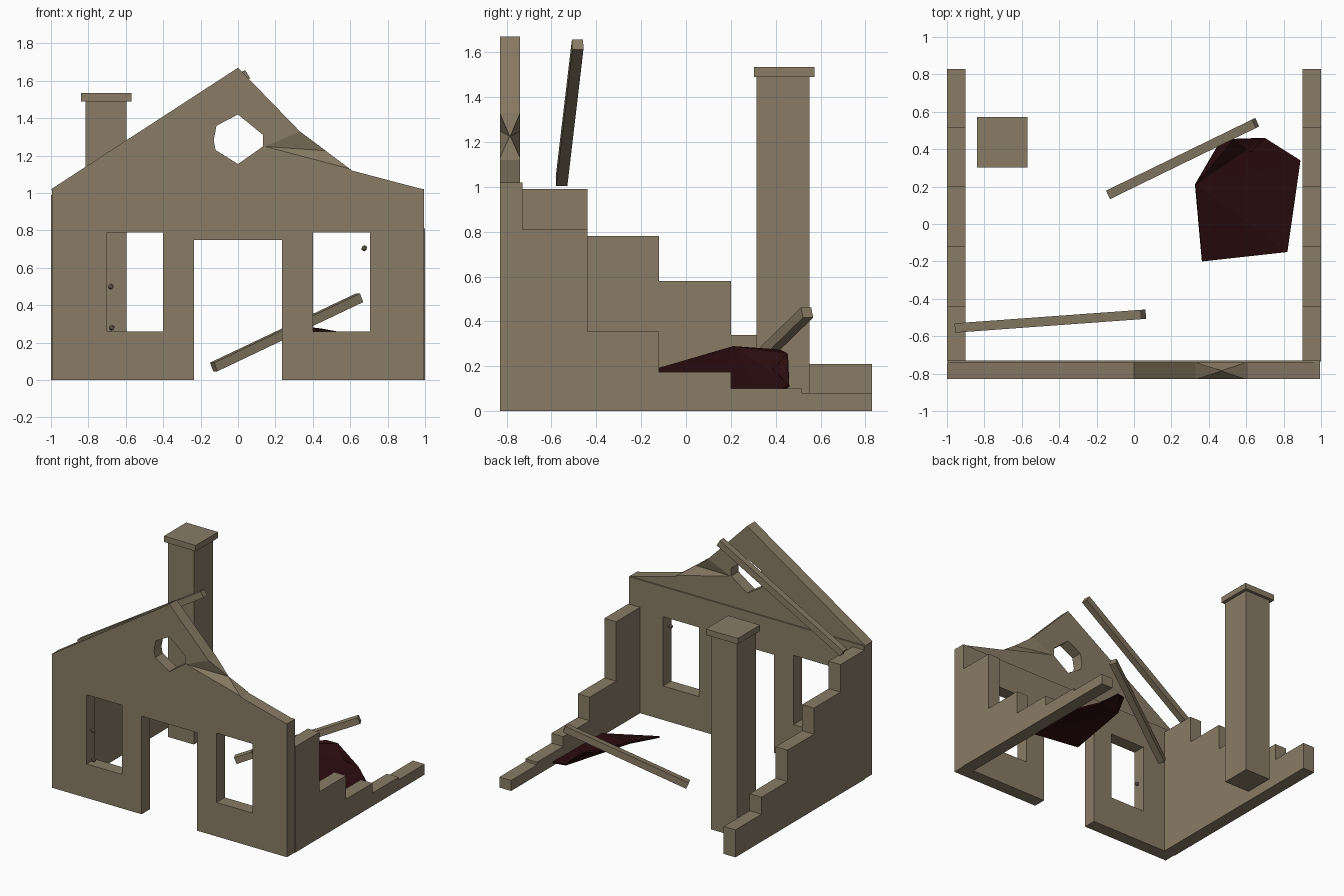
import bpy
import bmesh
from mathutils import Vector

cube = bpy.data.objects.get("Cube")
if cube:
    bpy.data.objects.remove(cube, do_unlink=True)


def material(name, rgb):
    m = bpy.data.materials.new(name)
    m.use_nodes = True
    colour = (*rgb, 1)
    m.diffuse_color = colour
    m.node_tree.nodes["Principled BSDF"].inputs["Base Color"].default_value = colour
    return m


STONE = material("weathered tan", (0.25, 0.20, 0.13))
RED = material("dark red", (0.026, 0.004, 0.005))


def finish(name, bm, mat=STONE):
    bmesh.ops.recalc_face_normals(bm, faces=bm.faces)
    mesh = bpy.data.meshes.new(name)
    bm.to_mesh(mesh)
    bm.free()
    mesh.materials.append(mat)
    ob = bpy.data.objects.new(name, mesh)
    bpy.context.collection.objects.link(ob)
    return ob


def prism(name, profile, place, lo, hi, mat=STONE):
    """Extrude a 2D profile; place(a, b, depth) gives the 3D point."""
    bm = bmesh.new()
    ends = [[bm.verts.new(place(a, b, d)) for a, b in profile] for d in (lo, hi)]
    for ring in ends:
        bm.faces.new(ring)
    n = len(profile)
    for i in range(n):
        j = (i + 1) % n
        bm.faces.new((ends[0][i], ends[0][j], ends[1][j], ends[1][i]))
    return finish(name, bm, mat)


def along_y(x, z, d):
    return (x, d, z)


def along_x(y, z, d):
    return (d, y, z)


def box(name, x0, x1, y0, y1, z0, z1):
    return prism(name, [(x0, z0), (x1, z0), (x1, z1), (x0, z1)], along_y, y0, y1)


def hull(name, points, mat=STONE):
    bm = bmesh.new()
    for p in points:
        bm.verts.new(p)
    bmesh.ops.convex_hull(bm, input=bm.verts)
    return finish(name, bm, mat)


def cut(target, cutter):
    mod = target.modifiers.new("cut", "BOOLEAN")
    mod.operation = "DIFFERENCE"
    mod.solver = "EXACT"
    mod.object = cutter
    bpy.context.view_layer.objects.active = target
    bpy.ops.object.modifier_apply(modifier=mod.name)
    bpy.data.objects.remove(cutter, do_unlink=True)


def beam(name, start, end, size=0.05):
    a, b = Vector(start), Vector(end)
    d = (b - a).normalized()
    side = d.cross(Vector((0, 0, 1))).normalized() * size / 2
    up = side.cross(d).normalized() * size / 2
    return hull(name, [p + side * s + up * u for p in (a, b) for s in (-1, 1) for u in (-1, 1)])


FRONT, BACK, EAVE = -0.83, -0.735, 1.02

# Front wall with doorway and two windows
front_wall = prism("front_wall", [(-0.995, 0), (-0.235, 0), (-0.235, 0.75), (0.235, 0.75),
                                  (0.235, 0), (0.995, 0), (0.995, EAVE), (-0.995, EAVE)],
                   along_y, FRONT, BACK + 0.005)
for x0, x1 in ((-0.70, -0.40), (0.40, 0.705)):
    cut(front_wall, box("window_cutter", x0, x1, -1, -0.6, 0.26, 0.79))

# Broken gable with a round window
gable = prism("gable", [(-1, EAVE), (0.995, EAVE), (0.97, 1.025), (0.61, 1.12),
                        (0.33, 1.33), (0, 1.67)], along_y, FRONT, BACK - 0.005)
cut(gable, prism("hole_cutter", [(0, 1.42), (0.135, 1.31), (0.135, 1.25), (0, 1.155),
                                 (-0.12, 1.23), (-0.13, 1.28), (-0.115, 1.36)],
                 along_y, -1, -0.6))

# Chipped edge on both faces of the gable
for y in (FRONT - 0.002, BACK - 0.003):
    cut(gable, hull("chip_cutter", [(0.13, y, 1.25), (0.33, y, 1.335),
                                    (0.615, y, 1.122), (0.48, -0.785, 1.225)]))

# Stepped, crumbling side walls
STEPS = (BACK, -0.44, -0.12, 0.2, 0.515, 0.83)
for name, heights, x0, x1 in (("left_wall", (0.81, 0.355, 0.175, 0.10, 0.08), 0.9, 1.0),
                              ("right_wall", (0.99, 0.78, 0.58, 0.34, 0.21), -1.0, -0.9)):
    profile = [(STEPS[0], 0)]
    for i, h in enumerate(heights):
        profile += [(STEPS[i], h), (STEPS[i + 1], h)]
    profile.append((STEPS[-1], 0))
    prism(name, profile, along_x, x0, x1)

# Chimney
box("chimney", -0.815, -0.595, 0.315, 0.55, 0, 1.49)
box("chimney_cap", -0.84, -0.57, 0.303, 0.573, 1.49, 1.535)

# Fallen beams
beam("roof_beam", (-0.945, -0.555, 1.025), (0.05, -0.483, 1.635))
beam("fallen_beam", (-0.13, 0.16, 0.07), (0.65, 0.54, 0.44))

# Torn red cloth
bm = bmesh.new()
outline = [(0.33, 0.21, 0.29), (0.365, -0.2, 0.17), (0.82, -0.15, 0.09), (0.89, 0.34, 0.04),
           (0.70, 0.46, 0.12), (0.62, 0.385, 0.18), (0.53, 0.45, 0.26), (0.45, 0.42, 0.275)]
bm.faces.new([bm.verts.new(p) for p in outline])
bmesh.ops.triangulate(bm, faces=bm.faces)
cloth = finish("torn_cloth", bm, RED)
thick = cloth.modifiers.new("thickness", "SOLIDIFY")
thick.thickness = 0.012

# Small window fittings
for i, (x, z) in enumerate(((0.675, 0.705), (-0.68, 0.50), (-0.675, 0.28))):
    bm = bmesh.new()
    bmesh.ops.create_icosphere(bm, subdivisions=1, radius=0.017)
    bmesh.ops.translate(bm, verts=bm.verts, vec=(x, -0.78, z))
    finish(f"window_fitting_{i + 1}", bm)
